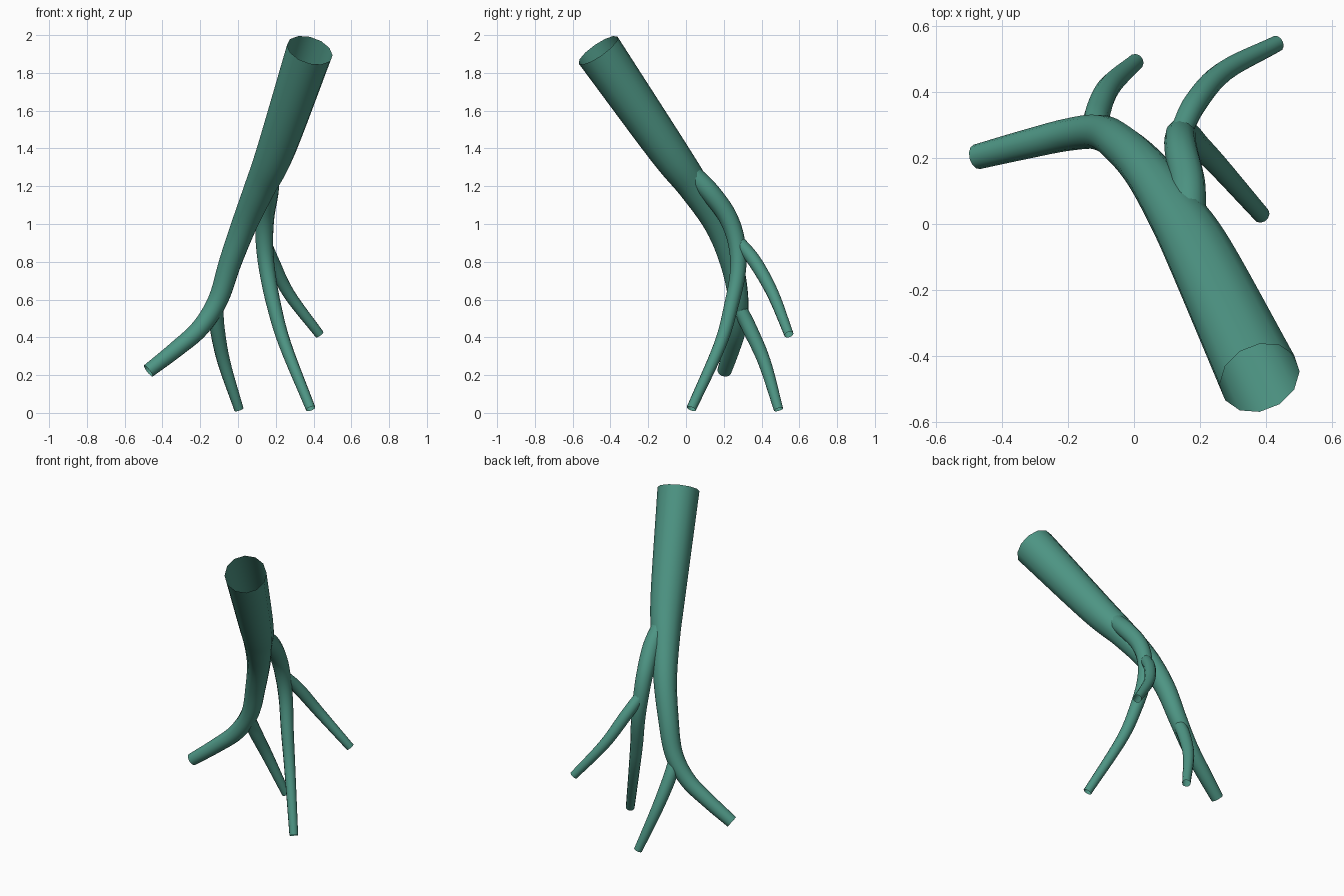
import bpy, bmesh, math
from mathutils import Vector

if "Cube" in bpy.data.objects:
    bpy.data.objects.remove(bpy.data.objects["Cube"])

teal = bpy.data.materials.new("teal green")
teal.diffuse_color = (0.075, 0.30, 0.23, 1)
teal.use_nodes = True
teal.node_tree.nodes["Principled BSDF"].inputs["Base Color"].default_value = teal.diffuse_color

SIDES = 12   # sides of every tube
STEPS = 6    # rings between two path points


def spline(pts):
    """Smooth Catmull-Rom path through (x, y, z, radius) points."""
    p = [Vector(q) for q in pts]
    p = [2 * p[0] - p[1]] + p + [2 * p[-1] - p[-2]]
    out = []
    for i in range(1, len(p) - 2):
        a, b, c, d = p[i - 1:i + 3]
        for s in range(STEPS):
            t = s / STEPS
            out.append(0.5 * (2 * b + (c - a) * t + (2 * a - 5 * b + 4 * c - d) * t * t
                              + (3 * b - a - 3 * c + d) * t ** 3))
    out.append(p[-2])
    return out


def tube(name, pts):
    """Open tapered tube swept along the path without twisting."""
    path = spline(pts)
    centre = [q.to_3d() for q in path]
    bm = bmesh.new()
    rings = []
    side = Vector((1, 0, 0))
    for i, c in enumerate(centre):
        tan = (centre[min(i + 1, len(centre) - 1)] - centre[max(i - 1, 0)]).normalized()
        side = (side - tan * side.dot(tan)).normalized()
        up = tan.cross(side)
        r = path[i][3]
        rings.append([bm.verts.new(c + r * (math.cos(a) * side + math.sin(a) * up))
                      for a in (2 * math.pi * k / SIDES for k in range(SIDES))])
    for r0, r1 in zip(rings, rings[1:]):
        for k in range(SIDES):
            n = (k + 1) % SIDES
            f = bm.faces.new((r0[k], r0[n], r1[n], r1[k]))
            f.smooth = True
    me = bpy.data.meshes.new(name)
    bm.to_mesh(me)
    bm.free()
    me.materials.append(teal)
    ob = bpy.data.objects.new(name, me)
    bpy.context.collection.objects.link(ob)
    return ob


# Main trunk, bending outward into the left limb
tube("trunk", [
    (0.38, -0.465, 1.92, 0.125), (0.205, -0.105, 1.40, 0.103),
    (0.12, 0.04, 1.20, 0.085), (0.035, 0.165, 1.00, 0.070),
    (-0.04, 0.24, 0.80, 0.061), (-0.105, 0.277, 0.60, 0.054),
    (-0.20, 0.27, 0.45, 0.049), (-0.33, 0.24, 0.335, 0.044),
    (-0.475, 0.203, 0.222, 0.038)])

# Large side branch, curving forward to the ground
tube("side_branch", [
    (0.165, 0.025, 1.27, 0.052), (0.162, 0.125, 1.17, 0.053),
    (0.143, 0.22, 1.04, 0.050), (0.14, 0.268, 0.90, 0.046),
    (0.155, 0.275, 0.75, 0.042), (0.19, 0.24, 0.57, 0.038),
    (0.25, 0.18, 0.36, 0.033), (0.385, 0.028, 0.022, 0.026)])

# Twig leaving the side branch toward the back right
tube("right_back_twig", [
    (0.14, 0.275, 0.91, 0.034), (0.185, 0.365, 0.80, 0.036),
    (0.27, 0.46, 0.63, 0.032), (0.432, 0.545, 0.415, 0.025)])

# Twig leaving the trunk toward the back
tube("left_back_twig", [
    (-0.115, 0.285, 0.55, 0.038), (-0.11, 0.335, 0.45, 0.039),
    (-0.075, 0.415, 0.27, 0.034), (0.005, 0.49, 0.018, 0.025)])
